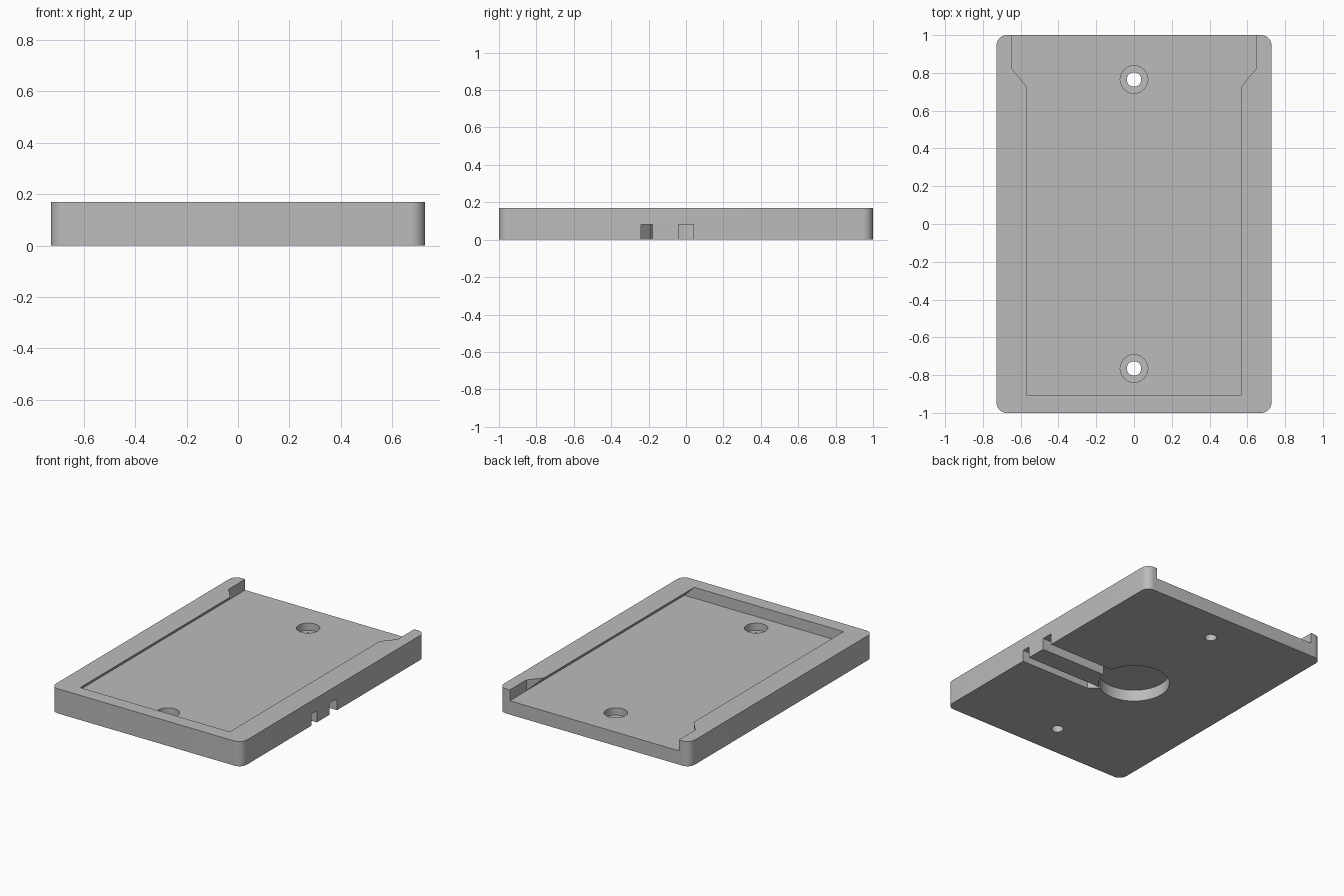
import bpy, bmesh
from math import cos, sin, pi, radians

if "Cube" in bpy.data.objects:
    bpy.data.objects.remove(bpy.data.objects["Cube"])

HALF_X, HALF_Y, HEIGHT = 0.728, 1.0, 0.17
FLOOR, RECESS = 0.095, 0.08
SLOT, LIP, RADIUS = 0.645, 0.57, 0.055

grey = bpy.data.materials.new("plain grey")
grey.use_nodes = True
grey.diffuse_color = (0.5, 0.5, 0.5, 1)
grey.node_tree.nodes["Principled BSDF"].inputs["Base Color"].default_value = (0.5, 0.5, 0.5, 1)


def prism(name, points, low, high, along_y=False):
    """Extrude an outline along z, or an x-z outline along y."""
    bm = bmesh.new()
    place = (lambda a, b: (a, low, b)) if along_y else (lambda a, b: (a, b, low))
    face = bm.faces.new([bm.verts.new(place(a, b)) for a, b in points])
    grown = bmesh.ops.extrude_face_region(bm, geom=[face])["geom"]
    verts = [v for v in grown if isinstance(v, bmesh.types.BMVert)]
    shift = (0, high - low, 0) if along_y else (0, 0, high - low)
    bmesh.ops.translate(bm, verts=verts, vec=shift)
    bmesh.ops.recalc_face_normals(bm, faces=bm.faces)
    mesh = bpy.data.meshes.new(name)
    bm.to_mesh(mesh)
    bm.free()
    mesh.materials.append(grey)
    obj = bpy.data.objects.new(name, mesh)
    bpy.context.collection.objects.link(obj)
    return obj


def arc(cx, cy, r, start, end, steps):
    return [(cx + r * cos(start + (end - start) * i / steps),
             cy + r * sin(start + (end - start) * i / steps)) for i in range(steps + 1)]


def circle(cx, cy, r):
    return arc(cx, cy, r, 0, 2 * pi, 64)[:-1]


def mirrored(half):
    return half + [(-x, y) for x, y in reversed(half)]


def cut(target, cutter):
    mod = target.modifiers.new("cut", 'BOOLEAN')
    mod.operation, mod.solver, mod.object = 'DIFFERENCE', 'EXACT', cutter
    bpy.context.view_layer.objects.active = target
    bpy.ops.object.modifier_apply(modifier=mod.name)
    bpy.data.objects.remove(cutter)


# Slab with rounded corners
outline = []
for k, (sx, sy) in enumerate([(1, 1), (-1, 1), (-1, -1), (1, -1)]):
    outline += arc(sx * (HALF_X - RADIUS), sy * (HALF_Y - RADIUS), RADIUS,
                   k * pi / 2, (k + 1) * pi / 2, 10)
tray = prism("mounting_tray", outline, 0, HEIGHT)

# Dovetail slot, open at the back, with a wider entry
over = 0.03
top_half = LIP - over * (SLOT - LIP) / (HEIGHT - FLOOR)
cut(tray, prism("dovetail_cutter", mirrored([(SLOT, FLOOR), (top_half, HEIGHT + over)]),
                -0.905, 1.1, along_y=True))
cut(tray, prism("entry_cutter", mirrored([(LIP, 0.73), (SLOT, 0.82), (SLOT, 1.1)]),
                FLOOR, HEIGHT + over))

# Screw holes with counterbores
for y in (-0.765, 0.765):
    cut(tray, prism("bore_cutter", circle(0, y, 0.073), 0.045, 0.2))
    cut(tray, prism("screw_cutter", circle(0, y, 0.038), -0.1, 0.2))

# Round recess underneath and two channels out to the left side
cut(tray, prism("recess_cutter", circle(0, 0, 0.227), -0.1, RECESS))
cut(tray, prism("straight_channel_cutter",
                [(0.1, -0.04), (0.8, -0.04), (0.8, 0.04), (0.1, 0.04)], -0.1, RECESS))
cut(tray, prism("bent_channel_cutter",
                [(0.8, -0.24), (0.8, -0.18), (0.1, -0.18), (0.11, -0.175), (0.19, -0.24)][:3]
                + [(0.11, -0.175), (0.19, -0.24)], -0.1, RECESS))

bpy.ops.object.select_all(action='DESELECT')
tray.select_set(True)
bpy.context.view_layer.objects.active = tray
bpy.ops.object.shade_smooth_by_angle(angle=radians(30))
